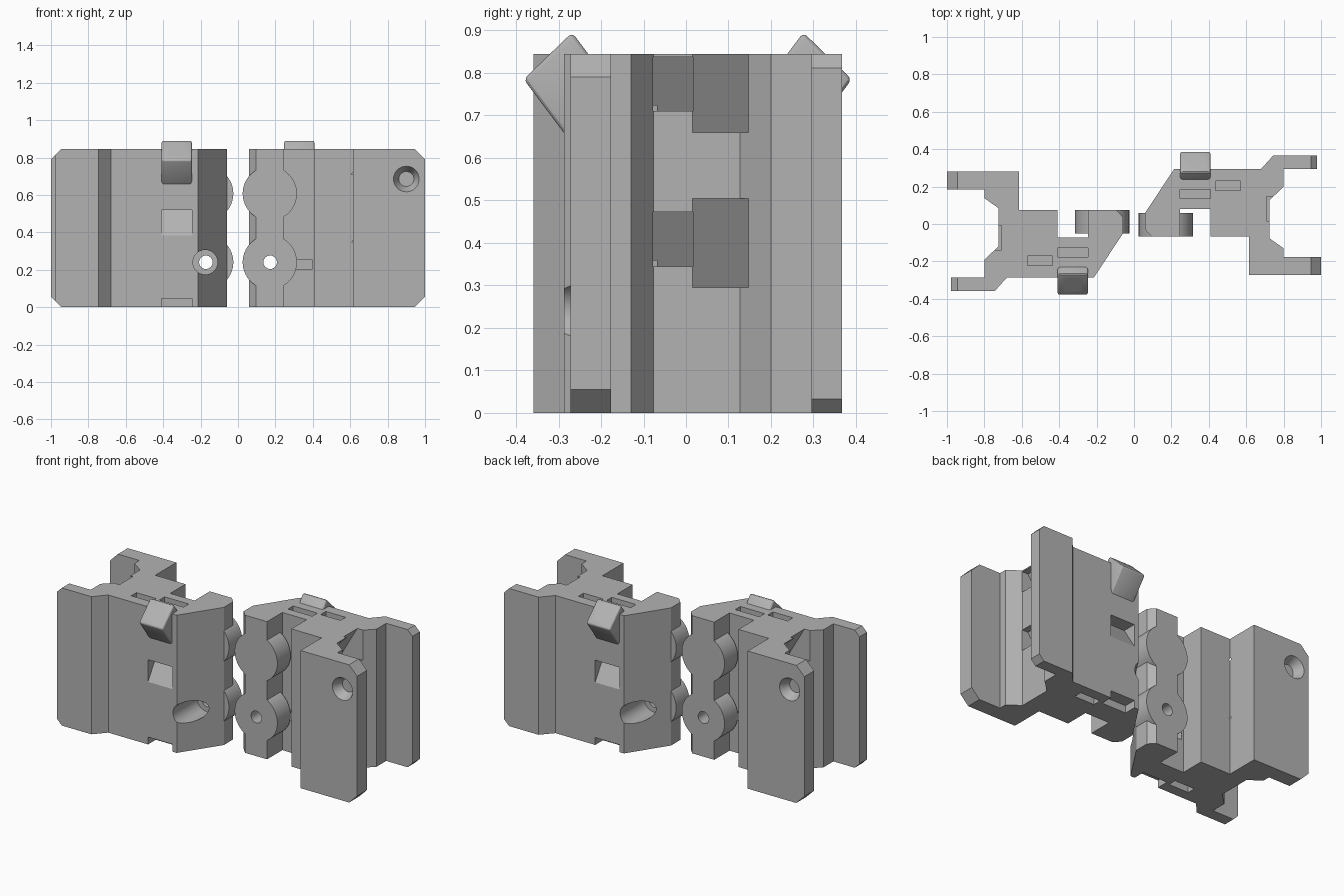
import bpy, bmesh, math
from mathutils import Vector

cube = bpy.data.objects.get("Cube")
if cube:
    bpy.data.objects.remove(cube)

H = 0.845
MID = 0.42
HOLE_Z = (0.24, 0.607)

grey = bpy.data.materials.new("plain grey")
grey.use_nodes = True
grey.diffuse_color = (0.45, 0.45, 0.45, 1)
grey.node_tree.nodes["Principled BSDF"].inputs["Base Color"].default_value = (0.45, 0.45, 0.45, 1)


def finish(name, bm):
    bmesh.ops.recalc_face_normals(bm, faces=bm.faces)
    mesh = bpy.data.meshes.new(name)
    bm.to_mesh(mesh)
    bm.free()
    mesh.materials.append(grey)
    ob = bpy.data.objects.new(name, mesh)
    bpy.context.collection.objects.link(ob)
    return ob


def prism(name, pts, axis, lo, hi):
    """Extrude a flat profile along the given axis."""
    place = {"x": lambda a, b, t: (t, a, b),
             "y": lambda a, b, t: (a, t, b),
             "z": lambda a, b, t: (a, b, t)}[axis]
    bm = bmesh.new()
    rings = [[bm.verts.new(place(a, b, t)) for a, b in pts] for t in (lo, hi)]
    n = len(pts)
    for ring in rings:
        bm.faces.new(ring)
    for i in range(n):
        j = (i + 1) % n
        bm.faces.new((rings[0][i], rings[0][j], rings[1][j], rings[1][i]))
    return finish(name, bm)


def box(name, x0, x1, y0, y1, z0, z1):
    return prism(name, [(x0, y0), (x1, y0), (x1, y1), (x0, y1)], "z", z0, z1)


def rod(name, start, end, r1, r2=None, sides=40):
    """Cylinder or cone between two points."""
    a, b = Vector(start), Vector(end)
    bm = bmesh.new()
    bmesh.ops.create_cone(bm, cap_ends=True, segments=sides, radius1=r1,
                          radius2=r1 if r2 is None else r2, depth=(b - a).length)
    rot = (b - a).to_track_quat("Z", "Y")
    for v in bm.verts:
        v.co = rot @ v.co + (a + b) / 2
    return finish(name, bm)


def boolean(target, tool, operation="DIFFERENCE"):
    tool.hide_render = True
    bpy.context.view_layer.objects.active = target
    mod = target.modifiers.new("cut", "BOOLEAN")
    mod.operation = operation
    mod.solver = "EXACT"
    mod.object = tool
    bpy.ops.object.modifier_apply(modifier=mod.name)
    bpy.data.objects.remove(tool)


# Bracket body: one plan profile with both wings and the centre channel
plan = [(.095, -.068), (.245, -.068), (.245, .08), (.41, .08), (.41, -.068),
        (.615, -.068), (.615, -.272), (1, -.272), (1, -.177), (.8, -.177),
        (.8, -.13), (.725, -.077), (.725, .127), (.8, .2), (.8, .295),
        (.978, .295), (.978, .367), (.745, .367), (.68, .295), (.215, .295),
        (.06, .06), (.06, -.03)]
body = prism("right_bracket", plan, "z", 0, H)

# Rounded bosses on the inner edge
for z in HOLE_Z:
    boolean(body, rod("boss", (.17, -.068, z), (.17, .06, z), .145, sides=64), "UNION")

# Wing ends: round bite and clipped corners
boolean(body, rod("bite", (1.157, -.5, MID), (1.157, .5, MID), .2625, sides=128))
for edge, s in ((0, 1), (H, -1)):
    corner = [(.935, edge - s * .01), (1.02, edge - s * .01), (1.02, edge + s * .075)]
    boolean(body, prism("corner", corner, "y", -.5, .5))

# Wing screw holes, countersunk on the outer face
for z in (.125, .685):
    boolean(body, rod("wing_hole", (.905, -.5, z), (.905, .5, z), .027))
    boolean(body, rod("countersink", (.9, -.275, z), (.9, -.215, z), .07, .04))

# Main holes, with deep counterbores through the sloped face
for z in HOLE_Z:
    for x in (.172, .54):
        boolean(body, rod("main_hole", (x, -.5, z), (x, .5, z), .036))
    boolean(body, rod("counterbore", (.175, .06, z), (.175, .5, z), .066))

# Nut slots entered from the top and bottom, with their screw holes
for z, z0, z1 in ((.7, .62, .9), (.145, -.05, .22)):
    boolean(body, box("nut_slot", .435, .57, .18, .23, z0, z1))
    boolean(body, rod("nut_hole", (.51, .2, z), (.51, .4, z), .033))

# Sloped pockets in the inner side wall
for dz in (0, -.365):
    wide = [(.6, .66), (.722, .87), (.78, .87), (.78, .66)]
    slim = [(.607, .71), (.685, .838), (.74, .838), (.74, .71)]
    boolean(body, prism("wide_pocket", [(x, z + dz) for x, z in wide], "y", .015, .147))
    boolean(body, prism("slim_pocket", [(x, z + dz) for x, z in slim], "y", -.078, .016))

# Strap slot down from the top, opening into the channel
boolean(body, box("strap_slot", .245, .41, .135, .185, .2, .9))
boolean(body, box("strap_mouth", .246, .395, .07, .15, .2, .255))

# Sloped window and bottom notch on the outer face
boolean(body, prism("window", [(.31, .36), (.31, .52), (.21, .52)], "x", .245, .41))
boolean(body, box("bottom_notch", .245, .41, .22, .31, -.01, .045))
boolean(body, rod("bottom_hole", (.328, .235, -.01), (.328, .235, .12), .035))

# Slanted tension block with a screw hole in its outer face
inward = Vector((0, -.6, -.8))
top, low = Vector((0, .276, .895)), Vector((0, .39, .785))
ends = [top, low, low + inward * .19, top + inward * .145]
block = prism("right_tension_block", [(p.y, p.z) for p in ends], "x", .246, .409)
bev = block.modifiers.new("soft_edges", "BEVEL")
bev.width = .012
bev.segments = 3
bpy.context.view_layer.objects.active = block
bpy.ops.object.modifier_apply(modifier=bev.name)
face = (top + low) / 2 + Vector((.3275, 0, 0))
axis = Vector((0, -.69, -.72))
boolean(block, rod("block_hole", face - axis * .05, face + axis * .1, .034))
boolean(block, rod("block_sink", face - axis * .01, face + axis * .03, .052, .04))

# Smooth the round cuts, then place the left pair as a half turn of the right
for ob in (body, block):
    bpy.ops.object.select_all(action="DESELECT")
    ob.select_set(True)
    bpy.context.view_layer.objects.active = ob
    bpy.ops.object.shade_smooth_by_angle(angle=math.radians(25))
    twin = ob.copy()
    twin.data = ob.data.copy()
    twin.name = ob.name.replace("right", "left")
    twin.rotation_euler.z = math.pi
    twin.location.y = .008
    bpy.context.collection.objects.link(twin)

# Names follow the model's own sides
for ob in list(bpy.context.collection.objects):
    if ob.name.startswith("right_"):
        ob.name = "swap_" + ob.name[6:]
for ob in list(bpy.context.collection.objects):
    if ob.name.startswith("left_"):
        ob.name = "right_" + ob.name[5:]
for ob in list(bpy.context.collection.objects):
    if ob.name.startswith("swap_"):
        ob.name = "left_" + ob.name[5:]
